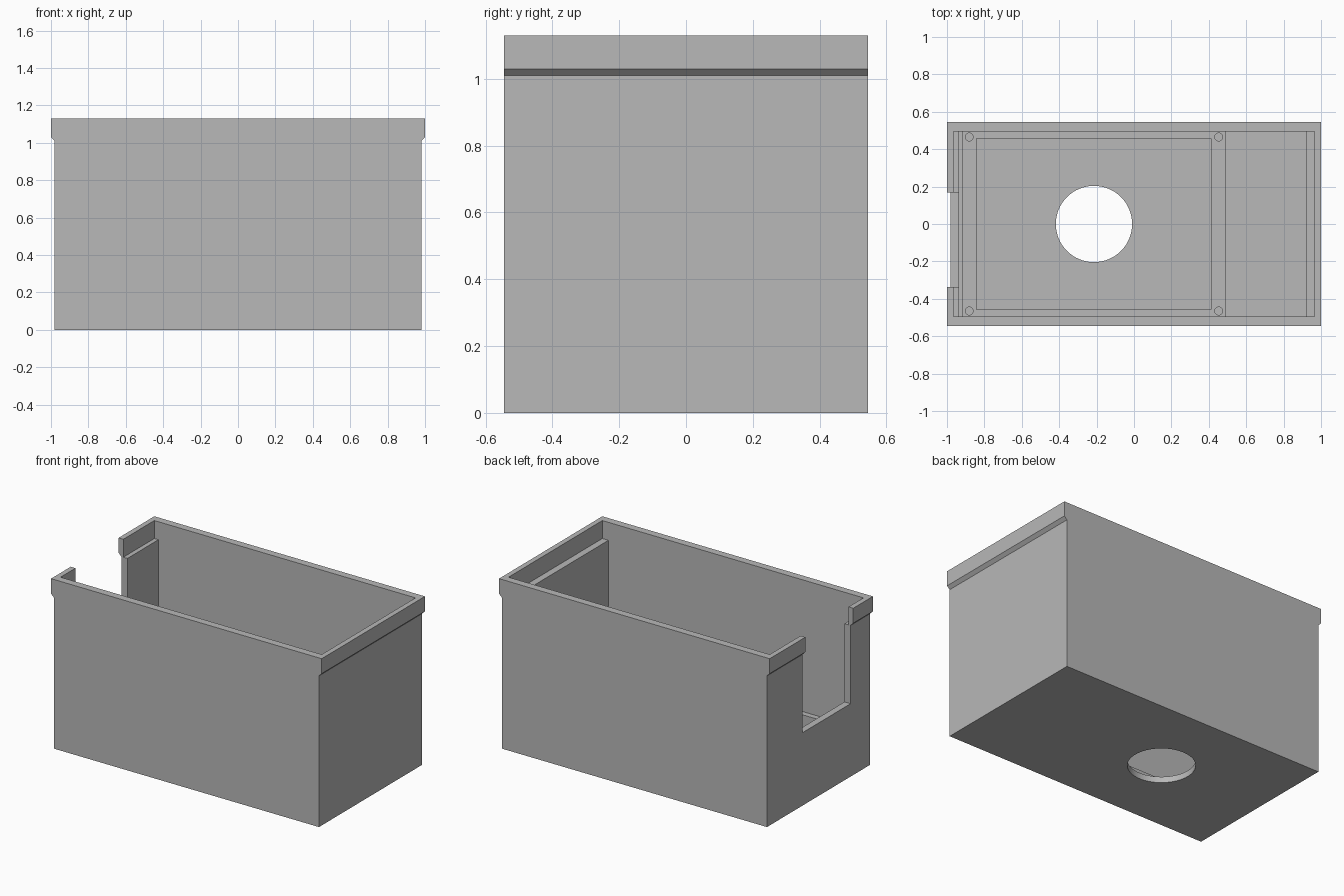
import bpy
import bmesh
from mathutils import Matrix, Vector

cube = bpy.data.objects.get("Cube")
if cube:
    bpy.data.objects.remove(cube, do_unlink=True)

# One plain grey plastic
grey = bpy.data.materials.new("light_grey")
grey.use_nodes = True
color = (0.48, 0.48, 0.48, 1)
grey.diffuse_color = color
grey.node_tree.nodes["Principled BSDF"].inputs["Base Color"].default_value = color


def make_object(name, bm):
    bmesh.ops.recalc_face_normals(bm, faces=bm.faces)
    mesh = bpy.data.meshes.new(name)
    bm.to_mesh(mesh)
    bm.free()
    mesh.materials.append(grey)
    obj = bpy.data.objects.new(name, mesh)
    bpy.context.collection.objects.link(obj)
    return obj


def prism(name, profile, y0, y1):
    """Extrude an x-z profile from y0 to y1."""
    bm = bmesh.new()
    face = bm.faces.new([bm.verts.new((x, y0, z)) for x, z in profile])
    new = bmesh.ops.extrude_face_region(bm, geom=[face])["geom"]
    moved = [v for v in new if isinstance(v, bmesh.types.BMVert)]
    bmesh.ops.translate(bm, verts=moved, vec=Vector((0, y1 - y0, 0)))
    return make_object(name, bm)


def box(name, x0, x1, y0, y1, z0, z1):
    return prism(name, [(x0, z0), (x1, z0), (x1, z1), (x0, z1)], y0, y1)


def cylinder(name, x, y, z0, z1, radius, sides):
    bm = bmesh.new()
    bmesh.ops.create_cone(bm, cap_ends=True, segments=sides, radius1=radius,
                          radius2=radius, depth=z1 - z0,
                          matrix=Matrix.Translation((x, y, (z0 + z1) / 2)))
    return make_object(name, bm)


def cut(target, cutter):
    cutter.hide_render = True
    mod = target.modifiers.new("cut", 'BOOLEAN')
    mod.operation = 'DIFFERENCE'
    mod.solver = 'EXACT'
    mod.object = cutter
    bpy.context.view_layer.objects.active = target
    bpy.ops.object.modifier_apply(modifier=mod.name)
    bpy.data.objects.remove(cutter, do_unlink=True)


def smooth(obj):
    bpy.ops.object.select_all(action='DESELECT')
    obj.select_set(True)
    bpy.context.view_layer.objects.active = obj
    bpy.ops.object.shade_smooth_by_angle(angle=0.5)


HALF_DEPTH, INNER = 0.545, 0.495
FLOOR, LEDGE, LIP, TOP = 0.04, 1.01, 1.03, 1.13
CENTRE = -0.214

# Outer shell with an overhanging lip at both ends
half = [(0.98, 0), (0.98, LEDGE), (1, LIP), (1, TOP)]
shell = prism("box_shell", half + [(-x, z) for x, z in reversed(half)],
              -HALF_DEPTH, HALF_DEPTH)

# Cavity, wider above the end ledges
cut(shell, prism("cavity", [
    (-0.935, FLOOR), (0.92, FLOOR), (0.92, LEDGE), (0.965, LEDGE), (0.965, 1.3),
    (-0.965, 1.3), (-0.965, LEDGE), (-0.935, LEDGE)], -INNER, INNER))

# End notch and round floor opening
cut(shell, box("notch", -1.2, -0.85, -0.337, 0.168, 0.487, 1.4))
cut(shell, cylinder("floor_opening", CENTRE, 0, -0.1, 0.15, 0.204, 64))
smooth(shell)

# Raised support frame on the floor, with four screw holes
frame = box("support_frame", CENTRE - 0.706, CENTRE + 0.706,
            -INNER - 0.01, INNER + 0.01, FLOOR - 0.01, 0.25)
cut(frame, box("frame_opening", CENTRE - 0.627, CENTRE + 0.627,
               -0.457, 0.457, -0.1, 0.4))
for sx in (-1, 1):
    for sy in (-1, 1):
        cut(frame, cylinder("screw_hole", CENTRE + sx * 0.667, sy * 0.465,
                            0.08, 0.4, 0.021, 24))
smooth(frame)
